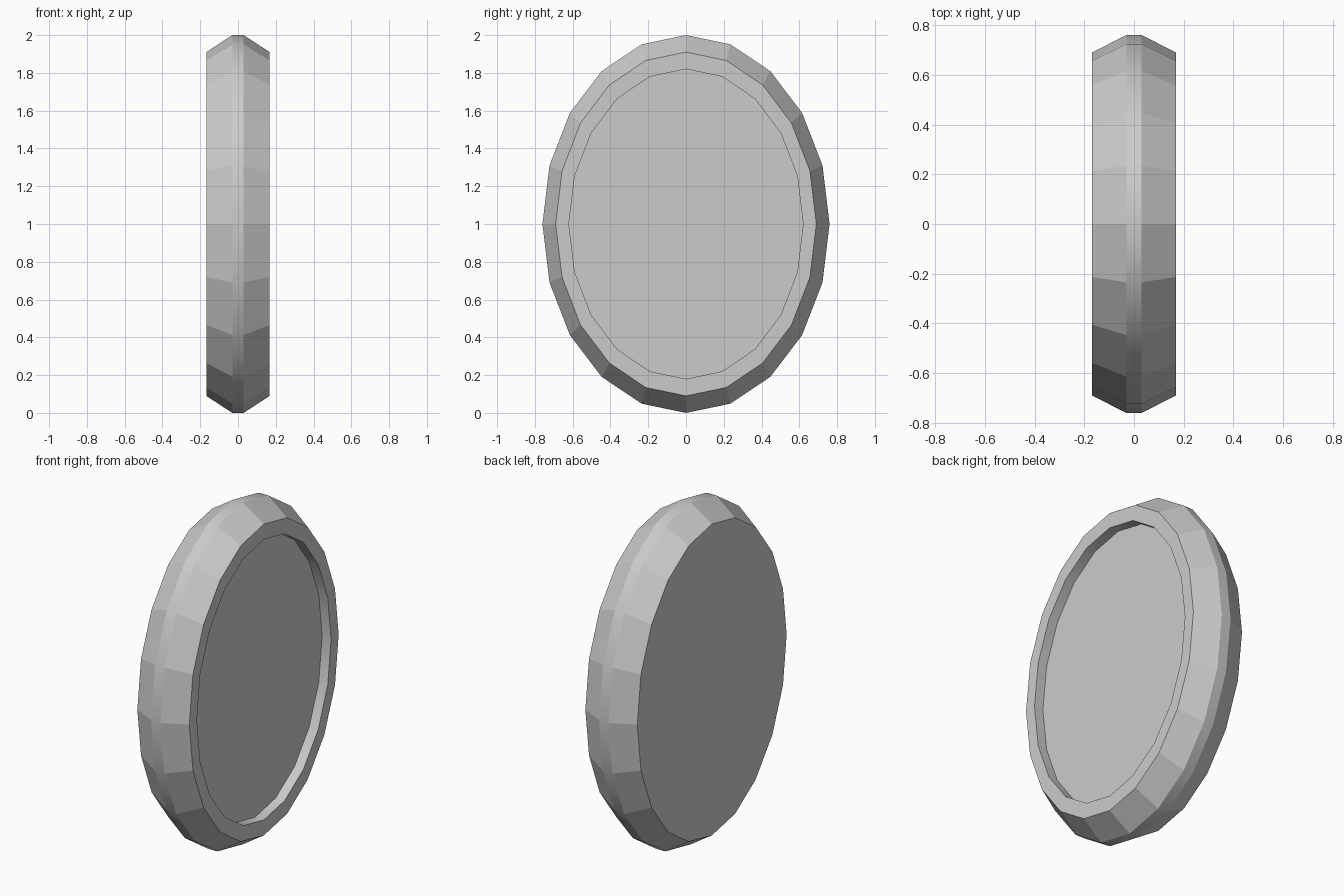
import bpy, bmesh, math

if "Cube" in bpy.data.objects:
    bpy.data.objects.remove(bpy.data.objects["Cube"])

SIDES = 20
# (x, y radius, z radius): flat back, bevel, ridge band, bevel, front lip, recess wall
PROFILE = [
    (-0.168, 0.69, 0.91),
    (-0.03, 0.76, 1.00),
    (0.03, 0.76, 1.00),
    (0.168, 0.69, 0.91),
    (0.168, 0.62, 0.82),
    (0.11, 0.62, 0.82),
]
SMOOTH_BANDS = {1, 4}  # ridge band and recess wall

bm = bmesh.new()


def ring(x, ry, rz):
    angles = [2 * math.pi * i / SIDES for i in range(SIDES)]
    return [bm.verts.new((x, ry * math.cos(a), 1 + rz * math.sin(a))) for a in angles]


# Bridge the elliptical rings
rings = [ring(*p) for p in PROFILE]
for k, (a, b) in enumerate(zip(rings, rings[1:])):
    for i in range(SIDES):
        j = (i + 1) % SIDES
        face = bm.faces.new((a[i], a[j], b[j], b[i]))
        face.smooth = k in SMOOTH_BANDS

# Flat back and recessed front panel
bm.faces.new(rings[0][::-1])
bm.faces.new(rings[-1])
bmesh.ops.recalc_face_normals(bm, faces=bm.faces)

# Keep the borders of the smooth bands crisp
for e in bm.edges:
    if len({f.smooth for f in e.link_faces}) > 1:
        e.smooth = False

mesh = bpy.data.meshes.new("oval_frame")
bm.to_mesh(mesh)
bm.free()
bpy.context.collection.objects.link(bpy.data.objects.new("oval_frame", mesh))
